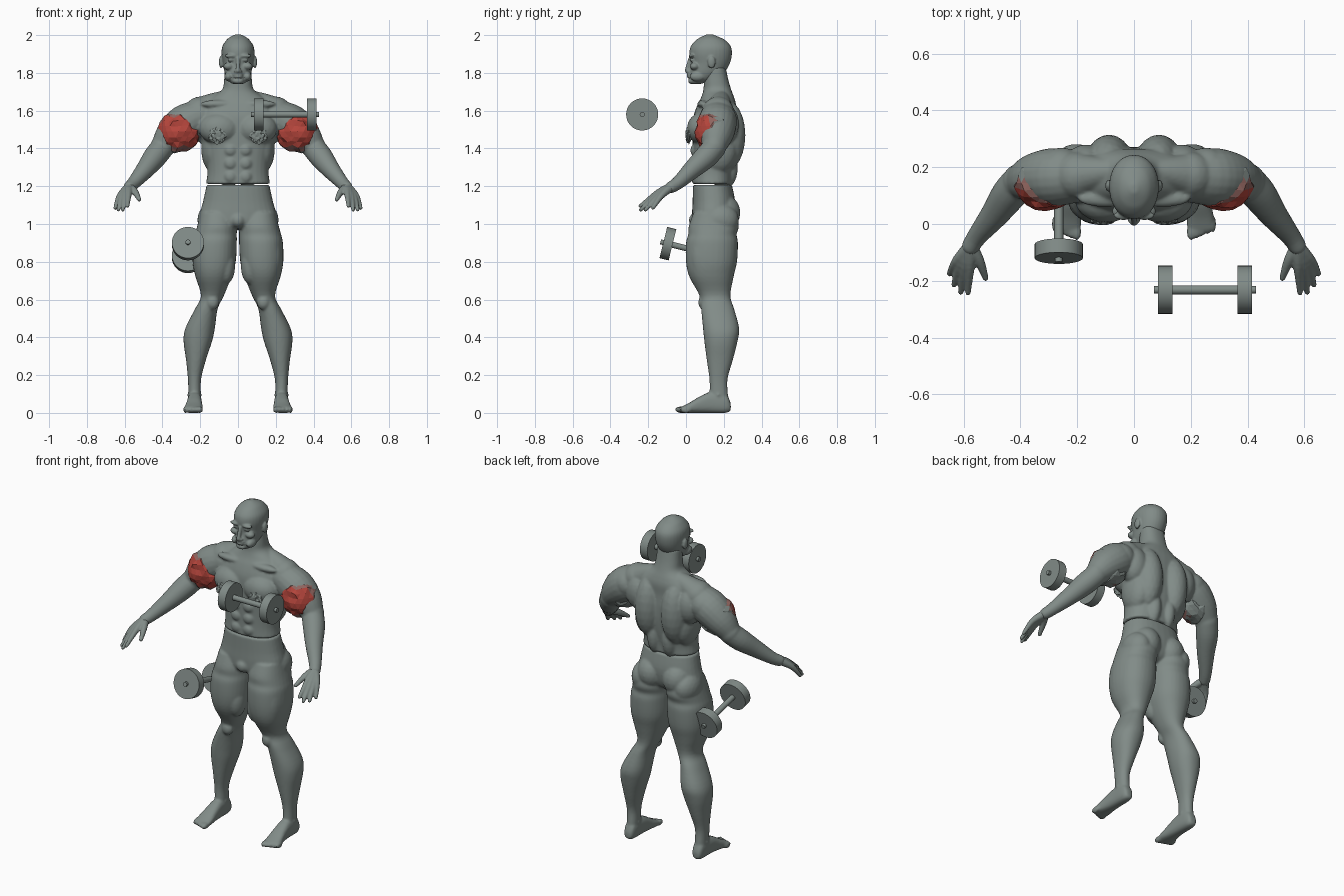
import bpy, bmesh, math, random
from mathutils import Vector, Matrix

random.seed(4)
if "Cube" in bpy.data.objects:
    bpy.data.objects.remove(bpy.data.objects["Cube"], do_unlink=True)


def material(name, rgb):
    mat = bpy.data.materials.new(name)
    mat.use_nodes = True
    mat.diffuse_color = (*rgb, 1)
    shader = next(n for n in mat.node_tree.nodes if n.type == "BSDF_PRINCIPLED")
    shader.inputs["Base Color"].default_value = (*rgb, 1)
    return mat


GREY = material("grey_green", (.22, .26, .245))
RED = material("muscle_red", (.46, .06, .045))
DULL = material("faded_red", (.28, .13, .115))


def refine(rows, steps=4):
    """Pass a smooth curve through rows of numbers."""
    out = []
    for i in range(len(rows) - 1):
        a, b, c, d = (rows[min(max(i + k, 0), len(rows) - 1)] for k in (-1, 0, 1, 2))
        for s in range(steps):
            t = s / steps
            out.append([q + t * (r - p) / 2 + t * t * (p - 2.5 * q + 2 * r - w / 2)
                        + t ** 3 * (1.5 * (q - r) + (w - p) / 2)
                        for p, q, r, w in zip(a, b, c, d)])
    return out + [list(rows[-1])]


def skin_rings(bm, rings):
    loops = [[bm.verts.new(p) for p in ring] for ring in rings]
    n = len(loops[0])
    for low, high in zip(loops, loops[1:]):
        for i in range(n):
            j = (i + 1) % n
            bm.faces.new((low[i], low[j], high[j], high[i]))
    bm.faces.new(loops[0][::-1])
    bm.faces.new(loops[-1])


def loft(bm, rows, axis="z", power=2.3, n=32):
    """Rows hold height, side extents and depth extents; short rows are symmetric."""
    rings = []
    for row in refine([r if len(r) == 5 else (r[0], -r[1], *r[1:]) for r in rows]):
        t, a0, a1, b0, b1 = row
        ring = []
        for k in range(n):
            c, s = math.cos(math.tau * k / n), math.sin(math.tau * k / n)
            a = (a0 + a1) / 2 + (a1 - a0) / 2 * math.copysign(abs(c) ** (2 / power), c)
            b = (b0 + b1) / 2 + (b1 - b0) / 2 * math.copysign(abs(s) ** (2 / power), s)
            ring.append((a, b, t) if axis == "z" else (a, t, b))
        rings.append(ring)
    skin_rings(bm, rings)


def tube(bm, points, n=20):
    """Round limb through points of position and radius, with ball ends."""
    pts = refine(points)
    rings = []
    for i, p in enumerate(pts):
        ahead = Vector(pts[min(i + 1, len(pts) - 1)][:3]) - Vector(pts[max(i - 1, 0)][:3])
        turn = ahead.to_track_quat("Z", "Y")
        rings.append([Vector(p[:3]) + turn @ Vector((math.cos(math.tau * k / n),
                      math.sin(math.tau * k / n), 0)) * p[3] for k in range(n)])
    skin_rings(bm, rings)
    for x, y, z, r in (points[0], points[-1]):
        blob(bm, x, y, z, r, r, r)


def blob(bm, x, y, z, rx, ry, rz, subdivisions=3):
    place = Matrix.Translation((x, y, z)) @ Matrix.Diagonal((rx, ry, rz, 1))
    return bmesh.ops.create_icosphere(bm, subdivisions=subdivisions, radius=1, matrix=place)["verts"]


def mirror(bm):
    copy = bmesh.ops.duplicate(bm, geom=bm.verts[:] + bm.edges[:] + bm.faces[:])["geom"]
    for item in copy:
        if isinstance(item, bmesh.types.BMVert):
            item.co.x *= -1
    bmesh.ops.reverse_faces(bm, faces=[f for f in copy if isinstance(f, bmesh.types.BMFace)])


def finish(name, bm, mats=(GREY,)):
    mesh = bpy.data.meshes.new(name)
    bm.to_mesh(mesh)
    bm.free()
    obj = bpy.data.objects.new(name, mesh)
    bpy.context.collection.objects.link(obj)
    for mat in mats:
        mesh.materials.append(mat)
    return obj


def fuse(name, bm, voxel, passes):
    """Melt overlapping muscles into one smooth skin."""
    obj = finish(name, bm)
    melt = obj.modifiers.new("melt", "REMESH")
    melt.mode, melt.voxel_size = "VOXEL", voxel
    soften = obj.modifiers.new("soften", "SMOOTH")
    soften.factor, soften.iterations = .5, passes
    graph = bpy.context.evaluated_depsgraph_get()
    mesh = bpy.data.meshes.new_from_object(obj.evaluated_get(graph))
    obj.modifiers.clear()
    obj.data = mesh
    mesh.materials.clear()
    mesh.materials.append(GREY)
    mesh.shade_smooth()


# Torso with neck, shoulders and arms
bm = bmesh.new()
MUSCLES = {
    "pec": (.098, .085, 1.505, .11, .08, .085),
    "back": (.088, .21, 1.47, .085, .105, .19),
    "shoulder_blade": (.17, .2, 1.53, .08, .08, .11),
    "lat": (.13, .17, 1.4, .065, .1, .13),
    "lower_back": (.05, .2, 1.3, .05, .075, .12),
    "deltoid": (.255, .17, 1.55, .09, .1, .09),
    "collarbone": (.1, .09, 1.635, .1, .03, .022),
}
for shape in MUSCLES.values():
    blob(bm, *shape)
for z in (1.25, 1.32, 1.39):
    blob(bm, .04, .053, z, .036, .03, .036)
tube(bm, [(.06, .19, 1.67, .04), (.13, .18, 1.635, .06), (.2, .17, 1.59, .085)])
tube(bm, [(.2, .165, 1.57, .09), (.28, .165, 1.53, .103), (.35, .16, 1.47, .09), (.4, .15, 1.41, .064)])
tube(bm, [(.4, .15, 1.405, .062), (.44, .105, 1.355, .062), (.49, .035, 1.29, .05),
          (.55, -.04, 1.22, .036), (.575, -.078, 1.195, .032)])
mirror(bm)
loft(bm, [(1.212, .17, .033, .247), (1.27, .162, .035, .25), (1.34, .167, .035, .262),
          (1.42, .185, .035, .27), (1.5, .205, .035, .27), (1.57, .215, .04, .265),
          (1.63, .19, .06, .265), (1.67, .14, .08, .255), (1.71, .085, .092, .24),
          (1.76, .074, .095, .225), (1.83, .07, .1, .21)])
fuse("torso_and_arms", bm, .007, 4)

# Head with face and ears
bm = bmesh.new()
for feature in ((.037, .03, 1.89, .035, .016, .011), (.037, .034, 1.868, .018, .014, .009),
                (.05, .045, 1.835, .027, .025, .02), (.011, .015, 1.808, .011, .014, .009),
                (.09, .135, 1.857, .011, .021, .033), (.05, .06, 1.78, .022, .04, .025)):
    blob(bm, *feature)
mirror(bm)
tube(bm, [(0, .022, 1.875, .01), (0, .012, 1.84, .011), (0, .006, 1.812, .013)])
for z, reach in ((1.791, .008), (1.779, .006)):
    blob(bm, 0, .02, z, .027, .02 - reach / 2, reach)
blob(bm, 0, .03, 1.757, .03, .019, .016)
loft(bm, [(1.742, .03, .028, .08), (1.762, .053, .02, .14), (1.8, .07, .018, .2),
          (1.85, .08, .025, .232), (1.9, .087, .018, .243), (1.94, .083, .025, .237),
          (1.973, .062, .052, .208), (1.99, .042, .08, .175), (2.004, .012, .11, .14)], power=2.1)
fuse("head", bm, .005, 3)

# Hands: a fan of fingers running back to the wrist
bm = bmesh.new()
FINGERS = {
    "index": ((.578, -.15, 1.165), (.585, -.242, 1.095)),
    "middle": ((.597, -.15, 1.155), (.61, -.24, 1.075)),
    "ring": ((.612, -.142, 1.15), (.634, -.215, 1.075)),
    "little": ((.625, -.13, 1.15), (.65, -.175, 1.085)),
}
for knuckle, tip in FINGERS.values():
    tube(bm, [(.577, -.08, 1.195, .025), (*knuckle, .017), (*tip, .01)])
tube(bm, [(.572, -.08, 1.195, .022), (.545, -.13, 1.17, .018), (.523, -.19, 1.13, .011)])
mirror(bm)
fuse("hands", bm, .005, 3)

# Hips, legs and feet
bm = bmesh.new()
loft(bm, [(1.06, .015, .2, .04, .265), (.99, .006, .216, .015, .28), (.945, .006, .228, .012, .268),
          (.9, .006, .238, 0, .275), (.8, .012, .24, 0, .27), (.72, .035, .225, .018, .252),
          (.62, .075, .196, .072, .235), (.55, .108, .228, .08, .255), (.45, .122, .278, .09, .281),
          (.38, .137, .288, .097, .273), (.28, .17, .275, .11, .248), (.18, .195, .265, .124, .22),
          (.1, .197, .263, .125, .222), (.03, .2, .262, .12, .23)], power=2.2)
loft(bm, [(.237, .21, .25, .012, .05), (.21, .197, .263, 0, .1), (.13, .193, .267, 0, .11),
          (.07, .19, .273, 0, .085), (.02, .186, .282, 0, .055), (-.02, .187, .285, 0, .035)], "y", 2.6)
for i in range(5):
    blob(bm, .201 + .0195 * i, -.028 + .007 * i, .017, .015 - .0012 * i, .03, .018)
for bump in ((.085, .19, 1.06, .088, .098, .1), (.14, .18, 1.02, .075, .1, .09),
             (.135, .095, .585, .035, .03, .04), (.23, .17, .095, .039, .022, .022),
             (.065, .085, .78, .05, .06, .1), (.18, .1, .83, .055, .08, .14)):
    blob(bm, *bump)
mirror(bm)
loft(bm, [(1.207, .166, .037, .243), (1.12, .185, .035, .26), (1.05, .2, .032, .255),
          (1, .17, .035, .235), (.975, .08, .06, .2)])
blob(bm, 0, .055, 1.02, .04, .04, .04)
fuse("hips_and_legs", bm, .007, 4)


def crumple(name, shape, subdivisions, roughness, red):
    """Craggy faceted lump, tinted on the faces that point forward."""
    bm = bmesh.new()
    centre = Vector(shape[:3])
    for v in blob(bm, *shape, subdivisions):
        v.co = centre + (v.co - centre) * random.uniform(1 - roughness, 1 + roughness)
    mirror(bm)
    bm.normal_update()
    if red:
        for f in bm.faces:
            out = f.calc_center_median()
            facing = (out.y - shape[1]) / shape[4]
            rim = abs(out.z - shape[2]) / shape[5]
            if facing < .1 and rim < .9:
                f.material_index = 1 if facing < -.25 and rim < .7 else 2
    finish(name, bm, (GREY, RED, DULL))


crumple("biceps", (.313, .145, 1.49, .112, .098, .113), 3, .07, True)
crumple("nipples", (.11, .014, 1.47, .042, .016, .042), 3, .2, False)


def dumbbell(name, centre, turn):
    bm = bmesh.new()
    for offset, radius, length in ((0, .016, .28), (-.14, .085, .05), (.14, .085, .05),
                                   (-.165, .013, .03), (.165, .013, .03)):
        place = Matrix.Translation(centre) @ turn @ Matrix.Translation((offset, 0, 0))
        bmesh.ops.create_cone(bm, cap_ends=True, segments=32, radius1=radius, radius2=radius,
                              depth=length, matrix=place @ Matrix.Rotation(math.pi / 2, 4, "Y"))
    obj = finish(name, bm)
    bpy.ops.object.select_all(action="DESELECT")
    obj.select_set(True)
    bpy.context.view_layer.objects.active = obj
    bpy.ops.object.shade_smooth_by_angle(angle=math.radians(40))


# Dumbbells: one level across the chest, one tilted beside the thigh
dumbbell("chest_dumbbell", (.25, -.232, 1.58), Matrix())
tilt = Matrix.Rotation(math.radians(-14), 4, "X") @ Matrix.Rotation(math.pi / 2, 4, "Z")
dumbbell("thigh_dumbbell", (-.265, .04, .862), tilt)
